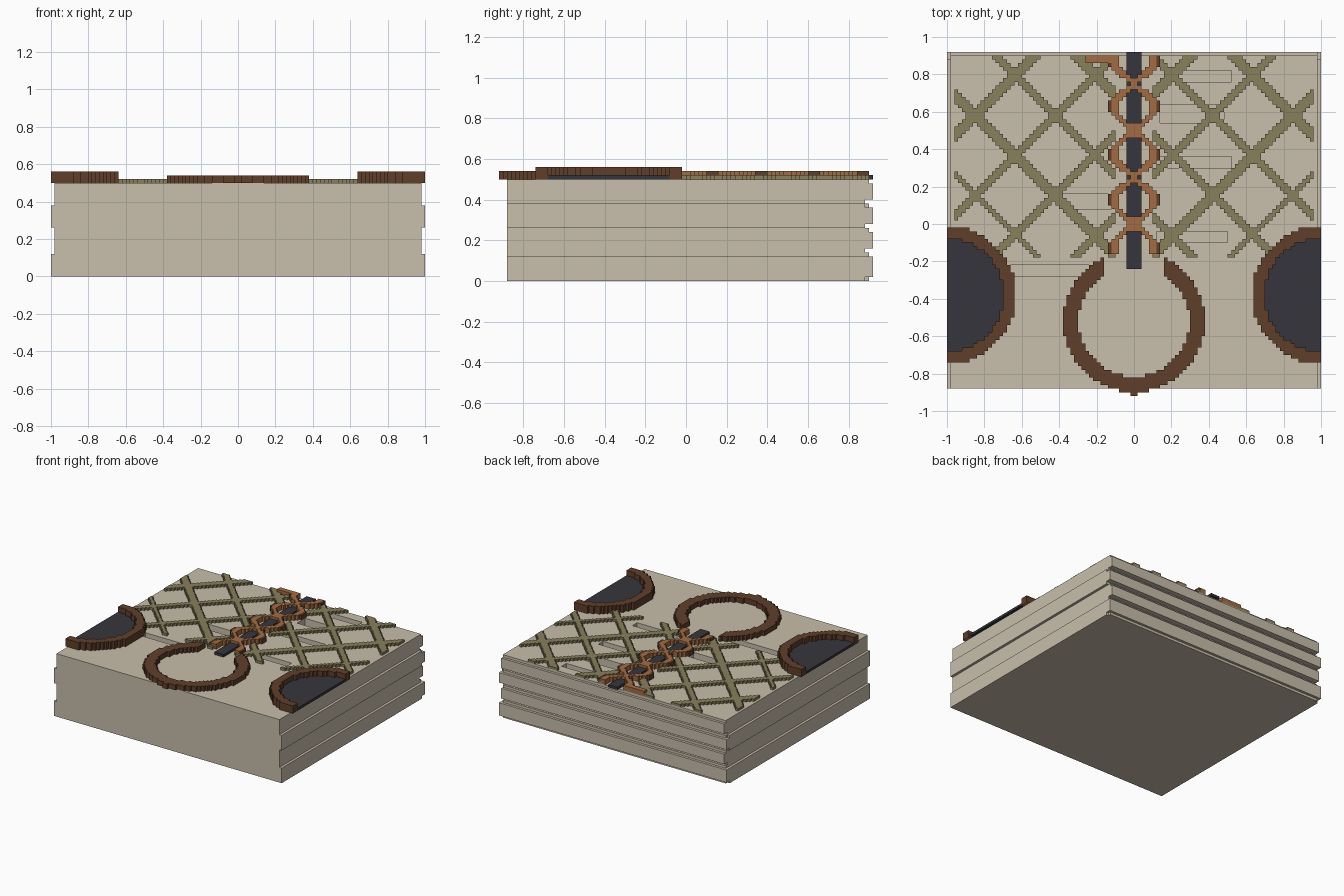
import bpy
import bmesh
import math

STEP = 0.02  # size of one block

cube = bpy.data.objects.get("Cube")
if cube:
    bpy.data.objects.remove(cube, do_unlink=True)


def material(name, rgb):
    mat = bpy.data.materials.new(name)
    mat.use_nodes = True
    mat.diffuse_color = (*rgb, 1)
    mat.node_tree.nodes["Principled BSDF"].inputs["Base Color"].default_value = (*rgb, 1)
    return mat


tan = material("tan stone", (0.58, 0.52, 0.41))
charcoal = material("charcoal", (0.037, 0.036, 0.045))
brown = material("dark brown", (0.115, 0.049, 0.024))
copper = material("copper", (0.36, 0.15, 0.057))
olive = material("olive", (0.25, 0.215, 0.108))


def finish(name, bm, mat):
    mesh = bpy.data.meshes.new(name)
    bm.normal_update()
    bm.to_mesh(mesh)
    bm.free()
    mesh.materials.append(mat)
    obj = bpy.data.objects.new(name, mesh)
    bpy.context.collection.objects.link(obj)
    return obj


def box(name, x, y, z, mat):
    """Box from (low, high) pairs."""
    bm = bmesh.new()
    bmesh.ops.create_cube(bm, size=1)
    for v in bm.verts:
        for i, (low, high) in enumerate((x, y, z)):
            v.co[i] = high if v.co[i] > 0 else low
    return finish(name, bm, mat)


def blocks(name, inside, z, mat):
    """Raise every grid cell whose centre passes the rule, walls only at the rim."""
    cells = {(i, j) for i in range(-50, 50) for j in range(-46, 46)
             if inside((i + 0.5) * STEP, (j + 0.5) * STEP)}
    bm = bmesh.new()
    verts = {}

    def vert(i, j, k):
        if (i, j, k) not in verts:
            verts[i, j, k] = bm.verts.new((i * STEP, j * STEP, z[k]))
        return verts[i, j, k]

    for i, j in sorted(cells):
        ring = [(i, j), (i + 1, j), (i + 1, j + 1), (i, j + 1)]
        around = [(i, j - 1), (i + 1, j), (i, j + 1), (i - 1, j)]
        bm.faces.new([vert(*p, 1) for p in ring])
        for n in range(4):
            if around[n] not in cells:
                a, b = ring[n], ring[(n + 1) % 4]
                bm.faces.new([vert(*a, 0), vert(*b, 0), vert(*b, 1), vert(*a, 1)])
    return finish(name, bm, mat)


# Stacked base layers, every second one wider
FRONT, BACK = -0.88, 0.88
for n, (low, high, half) in enumerate([(0, 0.12, 1), (0.12, 0.26, 0.98), (0.26, 0.38, 1)]):
    box(f"base_layer_{n + 1}", (-half, half), (FRONT, BACK), (low, high), tan)

# Top slab with sunken slots: x low, x high, y low, y high
SLOTS = [(0.18, 0.52, 0.76, 0.82), (0.14, 0.48, 0.54, 0.64), (0.12, 0.52, 0.3, 0.36),
         (0.12, 0.5, -0.1, -0.04), (-0.4, -0.12, 0.08, 0.16), (-0.66, -0.18, -0.28, -0.22)]


def slab_rule(x, y):
    if abs(x) > 0.98 or not FRONT < y < BACK:
        return False
    return not any(a < x < b and c < y < d for a, b, c, d in SLOTS)


blocks("top_slab", slab_rule, (0.38, 0.5), tan)

# Ribbed back face
box("back_panel", (-0.98, 0.98), (BACK, 0.9), (0, 0.12), tan)
for n, (low, high) in enumerate([(0.02, 0.12), (0.16, 0.24), (0.28, 0.36), (0.4, 0.48)]):
    half = 1 if n in (0, 2) else 0.98
    box(f"back_rib_{n + 1}", (-half, half), (BACK, 0.92), (low, high), tan)
    box(f"back_step_{n + 1}", (-0.98, 0.98), (BACK, 0.9), (high, high + 0.02), tan)

# Crossing lattice: offset and half width of the rising and falling bars
RISING = [(0.59, 0.035), (0.16, 0.035), (-0.27, 0.035), (-0.69, 0.021)]
FALLING = [(1.43, 0.035), (1.0, 0.025), (0.58, 0.035), (0.14, 0.035)]


def lattice_rule(x, y):
    x = abs(x)
    if not (0.1 < x < 0.96 and -0.18 < y < 0.9):
        return False
    return (any(abs(y - x - c) < w for c, w in RISING)
            or any(abs(y + x - c) < w for c, w in FALLING))


blocks("lattice", lattice_rule, (0.5, 0.52), olive)

# Central channel strip
box("channel_strip", (-0.04, 0.04), (-0.24, 0.92), (0.5, 0.52), charcoal)

# Braid that crosses over the strip every quarter unit
PITCH = 0.25


def braid_offset(y):
    """Distance from the nearest crossing."""
    return abs((y + PITCH / 2) % PITCH - PITCH / 2)


def braid_rule(x, y):
    if y > 0.86:
        return 0.86 < y < 0.9 and (-0.26 < x < -0.08 or 0.08 < x < 0.12)
    if y < -0.16:
        return False
    return abs(abs(x) - min(braid_offset(y) * 1.15, 0.1)) < 0.026


def clasp_rule(x, y):
    return 0.1 < abs(x) < 0.14 and -0.18 < y < 0.9 and braid_offset(y) > 0.09 \
        and not braid_rule(x, y)


blocks("braid", braid_rule, (0.5, 0.54), copper)
blocks("braid_clasps", clasp_rule, (0.5, 0.54), brown)


# Open ring at the front with a small nub
def ring_rule(x, y):
    r = math.hypot(x, y + 0.52)
    if abs(x) < 0.02 and -0.92 < y < -0.82:
        return True
    return 0.295 < r < 0.378 and not (abs(x) < 0.17 and y > -0.5)


blocks("front_ring", ring_rule, (0.5, 0.54), brown)


# Half-round side pools with raised rims
def side_radius(x, y):
    return math.hypot(abs(x) - 1, y + 0.38)


blocks("side_rims", lambda x, y: 0.3 < side_radius(x, y) < 0.367, (0.5, 0.56), brown)
blocks("side_pools", lambda x, y: side_radius(x, y) <= 0.3, (0.5, 0.52), charcoal)
